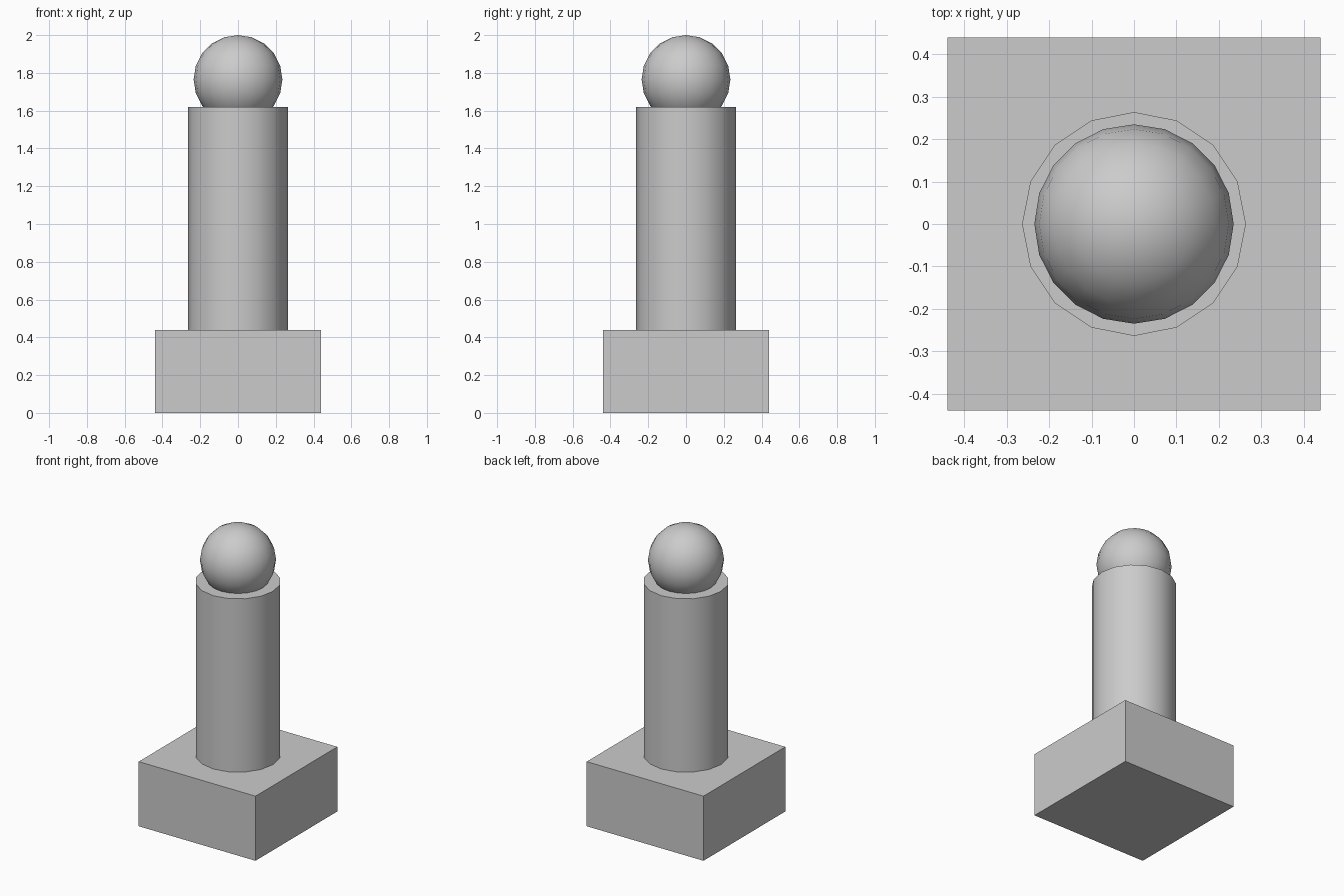
import bpy
import math

if "Cube" in bpy.data.objects:
    bpy.data.objects.remove(bpy.data.objects["Cube"])


def finish(name, smooth=False):
    obj = bpy.context.object
    obj.name = name
    if smooth:
        bpy.ops.object.shade_smooth_by_angle(angle=math.radians(40))
    return obj


# Square base block
bpy.ops.mesh.primitive_cube_add(size=1, location=(0, 0, 0.22))
base = finish("base_block")
base.scale = (0.88, 0.88, 0.44)

# Sixteen-sided post standing on the base
bpy.ops.mesh.primitive_cylinder_add(vertices=16, radius=0.264, depth=1.18,
                                    location=(0, 0, 1.03))
finish("post", smooth=True)

# Ball sunk slightly into the top of the post
bpy.ops.mesh.primitive_uv_sphere_add(segments=20, ring_count=10, radius=0.235,
                                     location=(0, 0, 1.765))
finish("ball_top", smooth=True)
